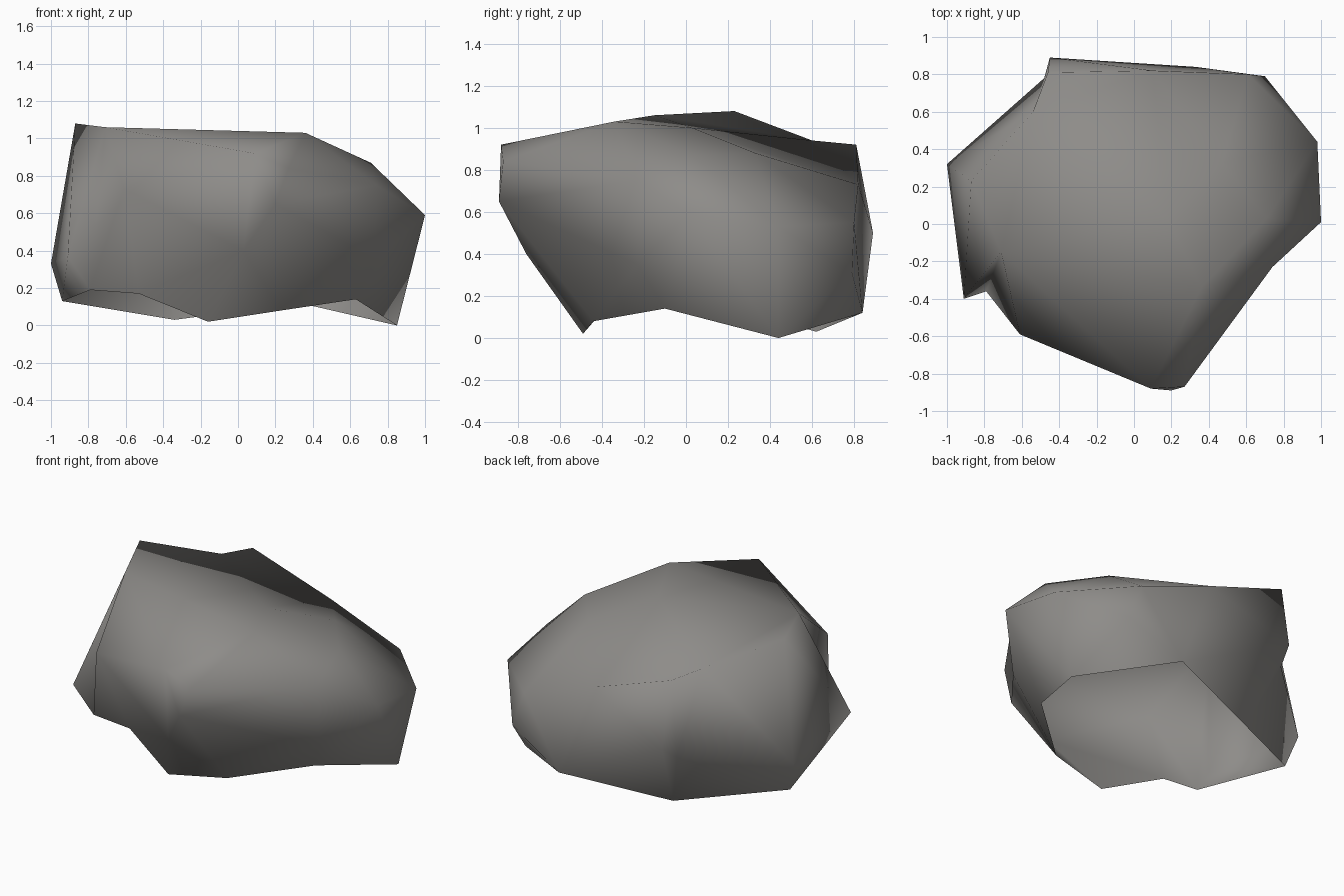
import bpy
import bmesh
from mathutils import Vector

default_cube = bpy.data.objects.get("Cube")
if default_cube:
    bpy.data.objects.remove(default_cube, do_unlink=True)

# Grey stone material
stone = bpy.data.materials.new("warm grey stone")
stone.use_nodes = True
stone_colour = (0.27, 0.262, 0.25, 1)
stone.diffuse_color = stone_colour
stone.node_tree.nodes["Principled BSDF"].inputs["Base Color"].default_value = stone_colour

# Corners shared by several columns, in hundredths
peak = (-87, 23, 108)
left_shoulder = (-71, -15, 106)
front_shoulder = (36, -34, 103)
right_shoulder = (71, 3, 87)
right_crown = (47, 33, 88)
back_crown = (-54, 60, 94)
back_shoulder = (10, 82, 73)
east_corner = (98, 44, 53)
east_tip = (100, 1, 59)
west_tip = (-100, 32, 33)
west_spur = (-91, -40, 37)
west_brow = (-61, -59, 73)
front_brow = (9, -88, 92)
front_belly = (3, -76, 40)
front_low = (-16, -49, 2)
front_foot = (23, -44, 8)
west_notch = (-79, -36, 19)
left_foot = (-94, 27, 13)
back_foot = (-34, 62, 3)
back_tip = (-45, 89, 50)
back_notch = (-48, 78, 41)
back_rim = (33, 84, 12)
back_corner = (70, 79, 31)

# Columns around the boulder: open rim, lower wall, upper wall, crown edge, inner crown
columns = [
    ((85, 44, 0), east_corner, east_corner, right_crown, right_crown),
    ((63, -10, 14), east_tip, east_tip, right_shoulder, right_shoulder),
    (front_foot, (74, -23, 35), (74, -23, 75), front_shoulder, front_shoulder),
    (front_foot, (20, -89, 65), (27, -87, 84), front_shoulder, front_shoulder),
    (front_low, front_belly, front_brow, front_shoulder, front_shoulder),
    (front_low, front_belly, front_brow, left_shoulder, left_shoulder),
    ((-53, -36, 17), west_brow, west_brow, left_shoulder, left_shoulder),
    (west_notch, west_notch, left_shoulder, left_shoulder, left_shoulder),
    (left_foot, west_spur, west_spur, peak, left_shoulder),
    (left_foot, west_tip, west_tip, peak, back_crown),
    (back_foot, back_notch, back_notch, back_crown, back_crown),
    (back_foot, back_tip, back_tip, (-46, 81, 92), back_crown),
    (back_rim, back_rim, back_shoulder, back_shoulder, back_shoulder),
    (back_rim, back_corner, (61, 80, 55), back_shoulder, back_shoulder),
]
crown_centre = (18, 3, 100)


def corner(bm, point):
    return bm.verts.new(Vector(point) / 100)


def build_boulder():
    bm = bmesh.new()
    rings = [[corner(bm, point) for point in ring] for ring in zip(*columns)]

    # Side walls and crown border between neighbouring rings
    for lower, upper in zip(rings, rings[1:]):
        for i in range(len(columns)):
            bm.faces.new((lower[i - 1], lower[i], upper[i], upper[i - 1]))

    # Crown, as a fan around its centre; the underside stays open
    hub = corner(bm, crown_centre)
    crown = rings[-1]
    for i, vert in enumerate(crown):
        bm.faces.new((crown[i - 1], vert, hub))

    # Weld shared corners and split bent faces along their shorter diagonal
    bmesh.ops.remove_doubles(bm, verts=bm.verts[:], dist=0.001)
    bmesh.ops.triangulate(bm, faces=bm.faces[:], quad_method='SHORT_EDGE')
    bmesh.ops.recalc_face_normals(bm, faces=bm.faces[:])
    for face in bm.faces:
        face.smooth = True

    mesh = bpy.data.meshes.new("boulder")
    bm.to_mesh(mesh)
    bm.free()
    mesh.materials.append(stone)
    boulder = bpy.data.objects.new("boulder", mesh)
    bpy.context.collection.objects.link(boulder)


build_boulder()
